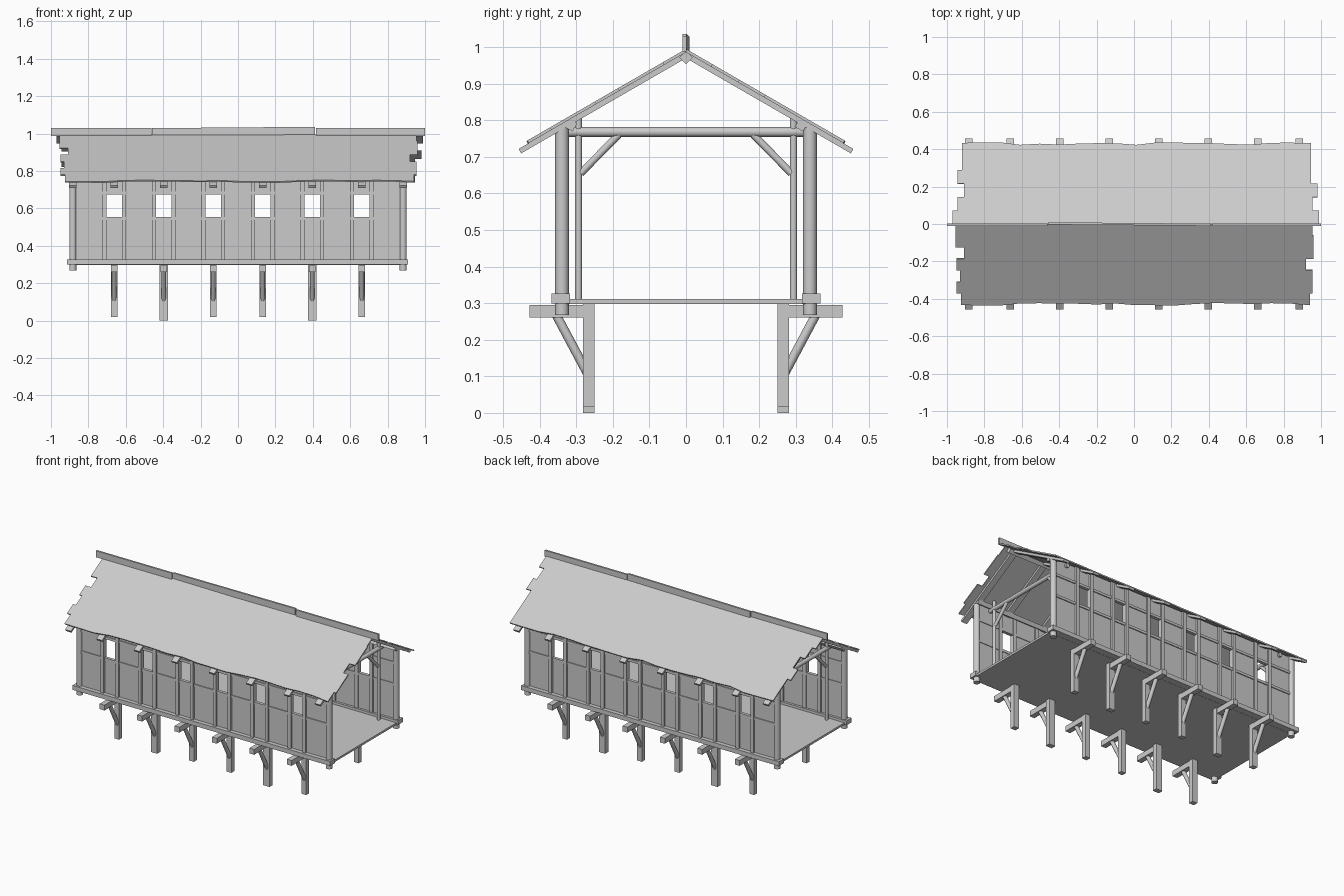
import bpy, bmesh, math, random
from mathutils import Vector, Matrix

random.seed(4)
old = bpy.data.objects.get("Cube")
if old:
    bpy.data.objects.remove(old)

wood = bpy.data.materials.new("weathered grey wood")
wood.use_nodes = True
GREY = (0.6, 0.6, 0.6, 1)
wood.diffuse_color = GREY
wood.node_tree.nodes["Principled BSDF"].inputs["Base Color"].default_value = GREY

SLOPE = math.radians(30)
RIDGE = 0.993
BAYS = [(i - 2.5) * 0.265 for i in range(6)]


def finish(name, bm, smooth=False):
    bmesh.ops.recalc_face_normals(bm, faces=bm.faces)
    mesh = bpy.data.meshes.new(name)
    bm.to_mesh(mesh)
    bm.free()
    mesh.materials.append(wood)
    ob = bpy.data.objects.new(name, mesh)
    bpy.context.collection.objects.link(ob)
    if smooth:
        bpy.ops.object.select_all(action='DESELECT')
        ob.select_set(True)
        bpy.context.view_layer.objects.active = ob
        bpy.ops.object.shade_smooth_by_angle(angle=math.radians(50))
    return ob


def add_box(bm, x, y, z):
    """Box from (low, high) pairs."""
    size = [b - a for a, b in (x, y, z)]
    mid = [(a + b) / 2 for a, b in (x, y, z)]
    bmesh.ops.create_cube(bm, size=1, matrix=Matrix.Translation(mid) @ Matrix.Diagonal((*size, 1)))


def box(name, x, y, z):
    bm = bmesh.new()
    add_box(bm, x, y, z)
    return finish(name, bm)


def beam(name, a, b, width, sides=12, spin=0.0):
    """Round log, or square timber when sides is 4, from a to b."""
    a, b = Vector(a), Vector(b)
    d = b - a
    r = width / 2 if sides > 4 else width / math.sqrt(2)
    m = (Matrix.Translation((a + b) / 2) @ d.to_track_quat('Z', 'Y').to_matrix().to_4x4()
         @ Matrix.Rotation(spin, 4, 'Z'))
    bm = bmesh.new()
    bmesh.ops.create_cone(bm, cap_ends=True, segments=sides, radius1=r, radius2=r,
                          depth=d.length, matrix=m)
    return finish(name, bm, sides > 4)


def span(s, a, b):
    """Range in y on side s."""
    return tuple(sorted((s * a, s * b)))


def on_slope(x, s, d, lift):
    """Point at distance d down the slope, raised square to it by lift."""
    return (x, s * (d * math.cos(SLOPE) + lift * math.sin(SLOPE)),
            RIDGE - d * math.sin(SLOPE) + lift * math.cos(SLOPE))


def slab(name, s, outline, top, bottom):
    """Slab lying on a roof slope; the outline is (x, distance) points."""
    bm = bmesh.new()
    upper = [bm.verts.new(on_slope(x, s, d, top)) for x, d in outline]
    lower = [bm.verts.new(on_slope(x, s, d, bottom)) for x, d in outline]
    bm.faces.new(upper)
    bm.faces.new(lower[::-1])
    for i in range(len(outline)):
        j = (i + 1) % len(outline)
        bm.faces.new((upper[i], lower[i], lower[j], upper[j]))
    return finish(name, bm)


def ragged_outline(left, right):
    """Plank ends stepping down both gables, with an uneven eave."""
    def steps(ends):
        pts = []
        for i, x in enumerate(ends):
            pts += [(x, 0.5 * i / len(ends)), (x, 0.5 * (i + 1) / len(ends))]
        return pts
    eave, count = [], 18
    for i in range(1, count):
        x = right[-1] + (left[-1] - right[-1]) * i / count
        eave.append((x, 0.495 + random.uniform(-0.009, 0.009)))
    return steps(right) + eave + steps(left)[::-1]


# Floor and corner stubs
box("floor", (-0.9, 0.9), (-0.325, 0.325), (0.298, 0.311))

for s, side in ((-1, "front"), (1, "back")):
    # Sill, wall plate and corner posts
    box(side + "_sill", (-0.915, 0.91), span(s, 0.317, 0.368), (0.299, 0.327))
    beam(side + "_wall_plate", (-0.9, s * 0.315, 0.787), (0.9, s * 0.315, 0.787), 0.026, 4,
         math.radians(15))
    for x in (-0.883, 0.883):
        beam(side + "_corner_post", (x, s * 0.339, 0.268), (x, s * 0.339, 0.78), 0.038)

    # Wall panel with window openings
    bm = bmesh.new()
    y = span(s, 0.332, 0.342)
    add_box(bm, (-0.88, 0.88), y, (0.311, 0.55))
    add_box(bm, (-0.88, 0.88), y, (0.68, 0.785))
    edges = [-0.88] + [e for c in BAYS for e in (c - 0.042, c + 0.042)] + [0.88]
    for a, b in zip(edges[::2], edges[1::2]):
        add_box(bm, (a, b), y, (0.55, 0.68))
    finish(side + "_wall", bm)

    # Rails and window uprights
    for z in (0.545, 0.682):
        box(side + "_rail", (-0.88, 0.88), span(s, 0.328, 0.348), (z - 0.008, z + 0.008))
    for c in BAYS:
        for x in (c - 0.052, c + 0.052):
            box(side + "_upright", (x - 0.011, x + 0.011), span(s, 0.324, 0.354), (0.32, 0.785))

    # Brackets below the floor: post, cantilever and strut
    for i, x in enumerate(BAYS):
        long = i in (1, 4)
        w = 0.022 if long else 0.017
        box(side + "_support_post", (x - w, x + w), span(s, 0.25, 0.281),
            (0 if long else 0.018, 0.299))
        beam(side + "_cantilever", (x, s * 0.27, 0.278), (x, s * 0.428, 0.278), 0.034, 4,
             math.radians(45))
        beam(side + "_strut", (x, s * 0.268, 0.105), (x, s * 0.355, 0.268), 0.025)

    # Rafters with projecting tails
    for x in [-0.883] + BAYS + [0.883]:
        slab(side + "_rafter", s,
             [(x - 0.02, 0.01), (x + 0.02, 0.01), (x + 0.02, 0.532), (x - 0.02, 0.532)],
             -0.006, -0.02)

# Roof slopes
front_ends = ((-0.955, -0.955, -0.91, -0.95, -0.93, -0.95, -0.925),
              (0.955, 0.96, 0.96, 0.92, 0.955, 0.955, 0.94))
back_ends = ((-0.97, -0.945, -0.91, -0.945, -0.92, -0.92),
             (0.99, 0.955, 0.98, 0.945, 0.945, 0.945))
slab("front_roof", -1, ragged_outline(*front_ends), 0.002, -0.006)
slab("back_roof", 1, ragged_outline(*back_ends), 0.002, -0.006)

# Ridge beam and the three ridge boards
beam("ridge_beam", (-0.93, 0, 0.972), (0.93, 0, 0.972), 0.026, 4)
for a, b, tilt, y in ((-1, -0.462, 0, -0.004), (-0.46, 0.412, 0.007, 0.003), (0.418, 1, 0, -0.004)):
    cap = box("ridge_board", (a, b), (y - 0.006, y + 0.006), (0.988, 1.029))
    for v in cap.data.vertices:
        if v.co.x > 0.3 and tilt:
            v.co.z += tilt
            v.co.y -= tilt

# Inner frames at both ends: posts, tie beam and braces
for x in (-0.79, 0.79):
    beam("tie_beam", (x, -0.355, 0.768), (x, 0.355, 0.768), 0.027)
    for s in (-1, 1):
        beam("inner_post", (x, s * 0.294, 0.311), (x, s * 0.294, 0.815), 0.02)
        beam("brace", (x, s * 0.288, 0.655), (x, s * 0.18, 0.765), 0.02)
